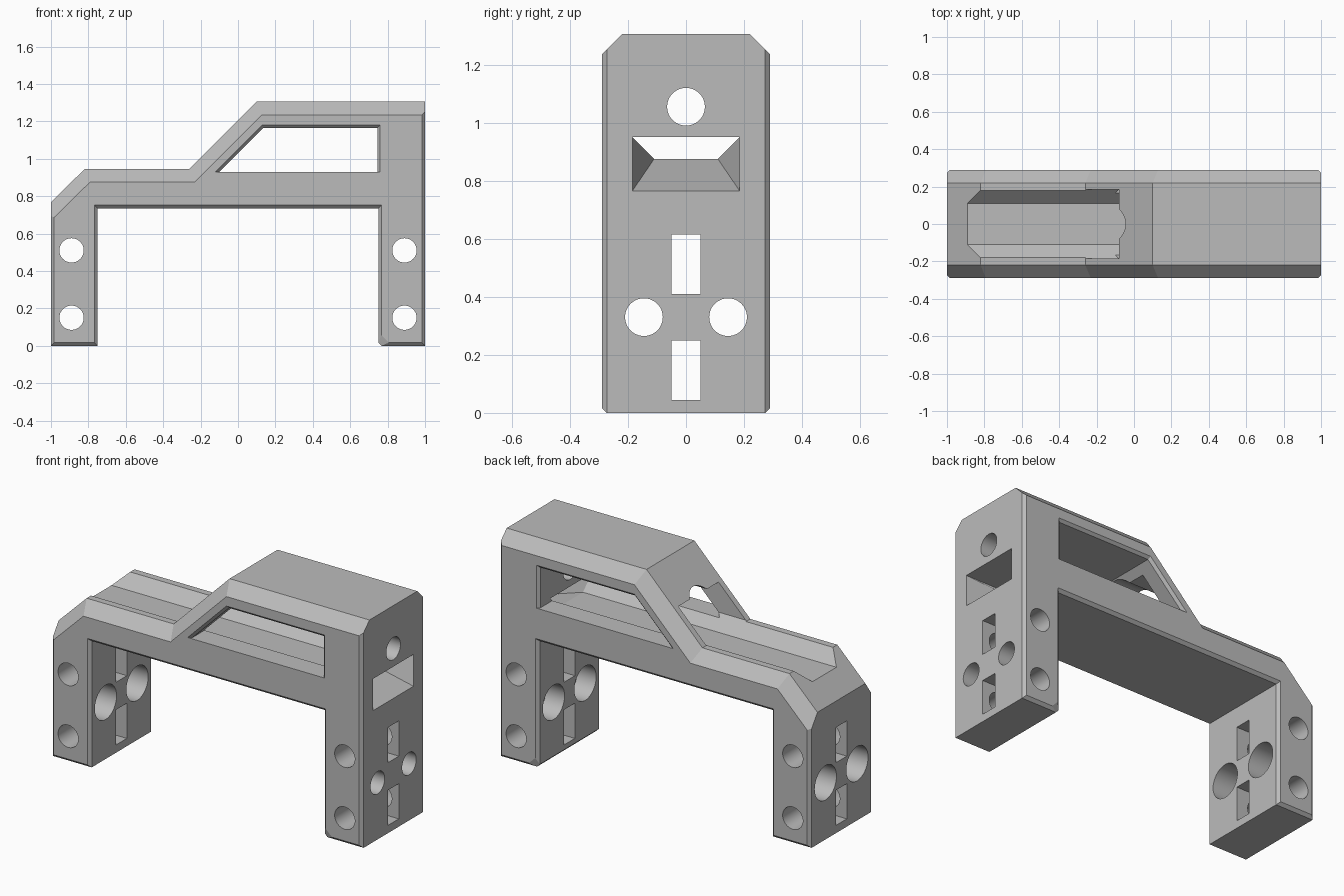
import bpy, bmesh, math
from mathutils import Vector

if "Cube" in bpy.data.objects:
    bpy.data.objects.remove(bpy.data.objects["Cube"])

HALF = 0.29   # half depth of the body

grey = bpy.data.materials.new("plain grey")
grey.diffuse_color = (0.5, 0.5, 0.5, 1)
grey.use_nodes = True
grey.node_tree.nodes["Principled BSDF"].inputs["Base Color"].default_value = grey.diffuse_color


def inset(profile, widths):
    """Move each edge of a counter-clockwise outline inwards by its own width."""
    pts = [Vector(p) for p in profile]
    n = len(pts)
    lines = []
    for i in range(n):
        d = (pts[(i + 1) % n] - pts[i]).normalized()
        normal = Vector((-d.y, d.x))
        lines.append((normal, normal.dot(pts[i]) + widths[i]))
    out = []
    for i in range(n):
        (a, c), (b, e) = lines[i - 1], lines[i]
        det = a.x * b.y - a.y * b.x
        out.append(((c * b.y - e * a.y) / det, (a.x * e - b.x * c) / det))
    return out


def loft(name, loops):
    """Skin a row of equal-length 3D loops and cap both ends."""
    bm = bmesh.new()
    rows = [[bm.verts.new(p) for p in loop] for loop in loops]
    n = len(rows[0])
    for a, b in zip(rows, rows[1:]):
        for i in range(n):
            j = (i + 1) % n
            bm.faces.new((a[i], a[j], b[j], b[i]))
    bm.faces.new(rows[0])
    bm.faces.new(rows[-1])
    bmesh.ops.recalc_face_normals(bm, faces=bm.faces)
    mesh = bpy.data.meshes.new(name)
    bm.to_mesh(mesh)
    bm.free()
    obj = bpy.data.objects.new(name, mesh)
    bpy.context.collection.objects.link(obj)
    return obj


def across(outline, y):
    return [(x, y, z) for x, z in outline]


def along(outline, x):
    return [(x, y, z) for y, z in outline]


def circle(u, v, r, n=48):
    return [(u + r * math.cos(2 * math.pi * i / n),
             v + r * math.sin(2 * math.pi * i / n)) for i in range(n)]


def rect(u0, u1, v0, v1):
    return [(u0, v0), (u1, v0), (u1, v1), (u0, v1)]


# Body: stepped bridge outline with wide top chamfers and narrow side chamfers
outline = [(-1, 0), (-0.75, 0), (-0.75, 0.735), (0.75, 0.735), (0.75, 0.017),
           (0.767, 0), (1, 0), (1, 1.305), (0.10, 1.305), (-0.26, 0.945),
           (-0.82, 0.945), (-1, 0.768)]
top_edges = (7, 8, 9, 10)
n = len(outline)
middle = inset(outline, [0.053 if i in top_edges else 0 for i in range(n)])
widths = [0.07 if i in top_edges else 0.017 for i in range(n)]
widths[4] = 0.04      # cut corner at the foot of the tall leg
outer = inset(outline, widths)
body = loft("bridge_bracket", [
    across(outer, -HALF), across(middle, -0.273), across(outline, -0.22),
    across(outline, 0.22), across(middle, 0.273), across(outer, HALF)])
body.data.materials.append(grey)

cutters = []


def cut_x(outline, x0, x1):
    cutters.append(loft("cutter", [along(outline, x0), along(outline, x1)]))


def cut_y(outline):
    cutters.append(loft("cutter", [across(outline, -0.5), across(outline, 0.5)]))


# Side window, flared at both faces
window = [(-0.10, 0.93), (0.745, 0.93), (0.745, 1.165), (0.135, 1.165)]
flared = inset(window, [0, -0.015, -0.015, -0.015])
wide = inset(window, [0, -0.03, -0.03, -0.03])
cutters.append(loft("cutter", [
    across(wide, -0.305), across(flared, -HALF), across(window, -0.275),
    across(window, 0.275), across(flared, HALF), across(wide, 0.305)]))

# Trough along the deck, running through the slope into the window
cut_x([(-0.11, 0.875), (0.11, 0.875), (0.185, 0.95), (0.185, 1.125),
       (-0.185, 1.125), (-0.185, 0.95)], -1.1, 0.744)

# Tapered mouth through the tall leg
k = 0.02
cutters.append(loft("cutter", [
    along([(-0.11, 0.875), (0.11, 0.875), (0.185, 0.95), (-0.185, 0.95)], 0.74),
    along(rect(-0.185, 0.185, 0.765, 0.95), 1),
    along(rect(-0.185, 0.185, 0.765, 0.95), 1 + k)]))

# Upper bore: wide through the slope, narrow through the tall leg
cut_x(circle(0, 1.055, 0.105), -0.4, 0.4)
cut_x(circle(0, 1.055, 0.065), 0.3, 1.1)

# Leg slots and twin bores, stepped in the tall leg
for z0, z1 in ((0.045, 0.25), (0.41, 0.615)):
    cut_x(rect(-0.05, 0.05, z0, z1), -1.1, 1.1)
for y in (-0.145, 0.145):
    cut_x(circle(y, 0.33, 0.1), -1.1, 0.87)
    cut_x(circle(y, 0.33, 0.065), 0.8, 1.1)

# Cross holes through both legs
for x in (-0.89, 0.89):
    for z in (0.15, 0.51):
        cut_y(circle(x, z, 0.065))

bpy.context.view_layer.objects.active = body
body.select_set(True)
for cutter in cutters:
    mod = body.modifiers.new("cut", 'BOOLEAN')
    mod.operation = 'DIFFERENCE'
    mod.solver = 'EXACT'
    mod.object = cutter
    bpy.ops.object.modifier_apply(modifier=mod.name)
    bpy.data.objects.remove(cutter, do_unlink=True)

bpy.ops.object.shade_smooth_by_angle(angle=math.radians(15))
